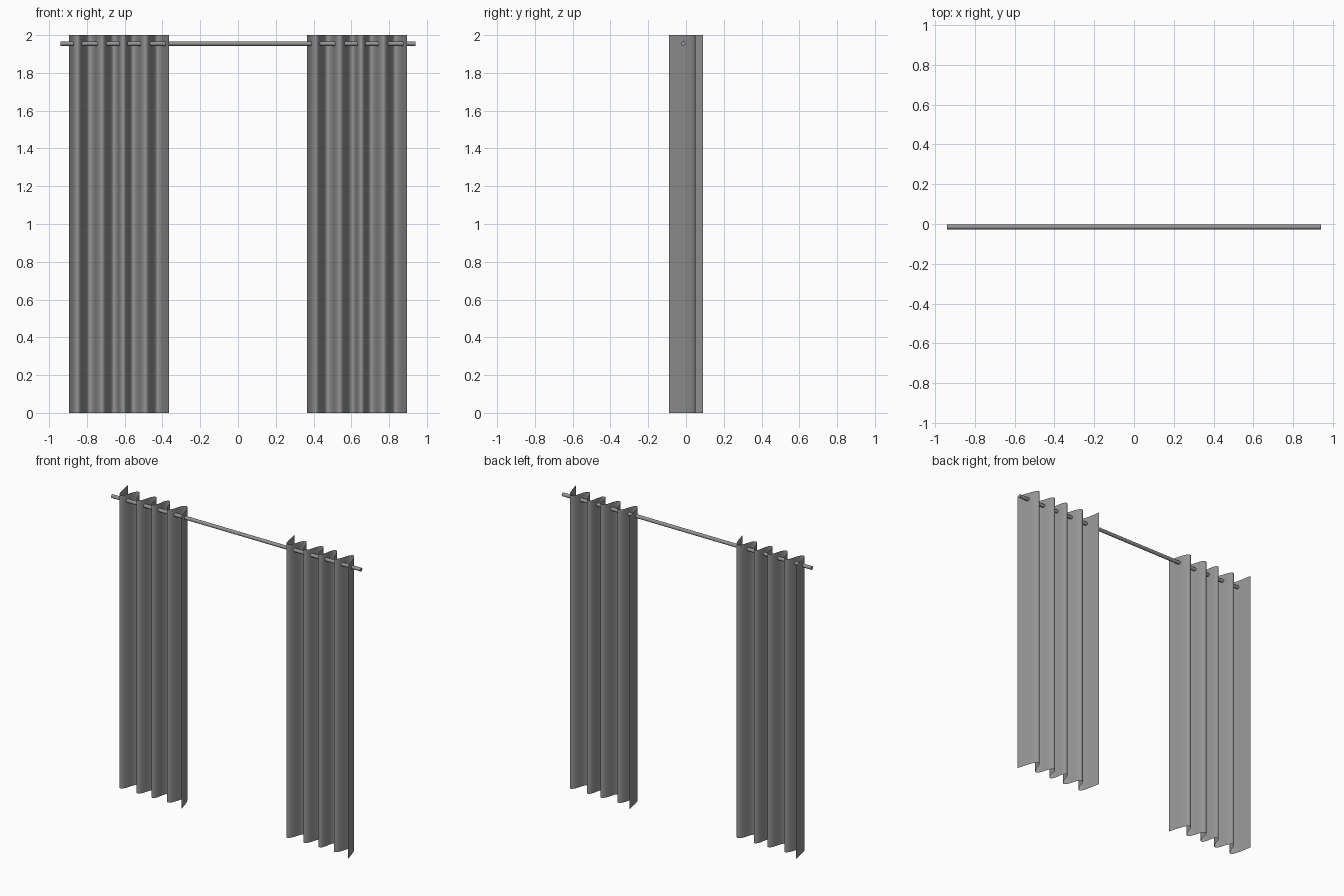
import bpy, math

if "Cube" in bpy.data.objects:
    bpy.data.objects.remove(bpy.data.objects["Cube"], do_unlink=True)


def make_material(name, colour):
    mat = bpy.data.materials.new(name)
    mat.use_nodes = True
    mat.diffuse_color = colour
    bsdf = next(n for n in mat.node_tree.nodes if n.type == 'BSDF_PRINCIPLED')
    bsdf.inputs["Base Color"].default_value = colour
    return mat


grey = make_material("neutral grey", (0.3, 0.3, 0.3, 1))

HEIGHT = 2.0
FRONT, BACK = -0.055, 0.05
HALF_FOLD = 0.018


def round_corners(points):
    # Corner cutting that keeps both ends in place
    out = [points[0]]
    for (ax, ay), (bx, by) in zip(points, points[1:]):
        out.append((0.75 * ax + 0.25 * bx, 0.75 * ay + 0.25 * by))
        out.append((0.25 * ax + 0.75 * bx, 0.25 * ay + 0.75 * by))
    return out + [points[-1]]


# Pleat centres across one panel, alternating front and back
pleats = [-0.85, -0.785, -0.72, -0.657, -0.607, -0.555, -0.49, -0.425]
profile = [(-0.895, 0.09)]
for i, x in enumerate(pleats):
    y = BACK if i % 2 else FRONT
    profile += [(x - HALF_FOLD, y), (x + HALF_FOLD, y)]
profile.append((-0.365, -0.09))
for _ in range(3):
    profile = round_corners(profile)


def make_curtain(name, shift):
    # Thin pleated sheet, extruded from floor to top
    verts = [(x + shift, y, z) for z in (0, HEIGHT) for x, y in profile]
    n = len(profile)
    faces = [(i, i + 1, n + i + 1, n + i) for i in range(n - 1)]
    mesh = bpy.data.meshes.new(name)
    mesh.from_pydata(verts, [], faces)
    mesh.materials.append(grey)
    mesh.shade_smooth()
    obj = bpy.data.objects.new(name, mesh)
    bpy.context.collection.objects.link(obj)


make_curtain("right_curtain", 0)
make_curtain("left_curtain", 1.26)

# Rod threaded through both curtains
bpy.ops.mesh.primitive_cylinder_add(vertices=20, radius=0.012, depth=1.88,
                                    location=(0, -0.015, 1.955),
                                    rotation=(0, math.pi / 2, 0))
rod = bpy.context.object
rod.name = "curtain_rod"
rod.data.materials.append(grey)
bpy.ops.object.shade_smooth_by_angle(angle=math.radians(40))
